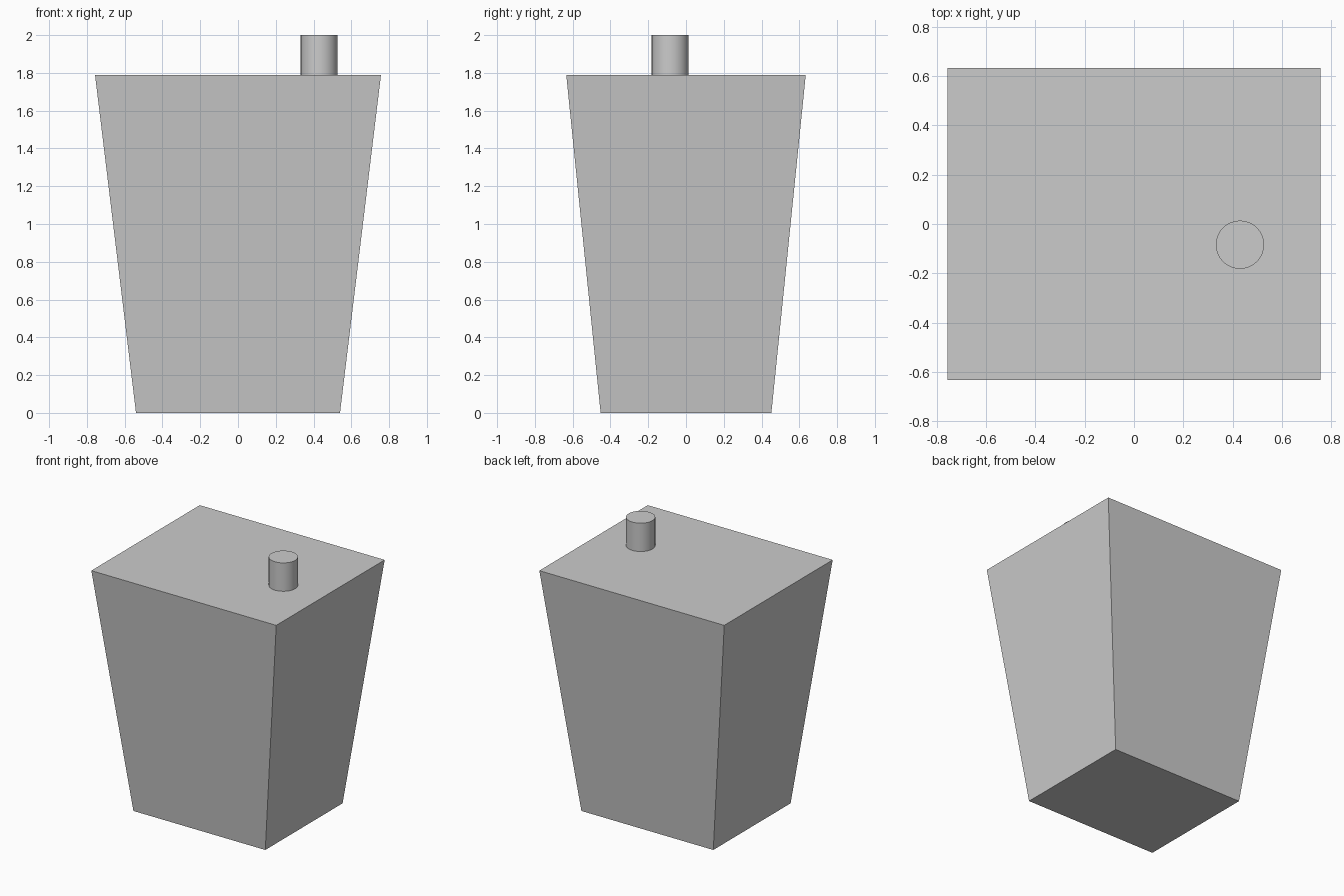
import bpy
import bmesh
from mathutils import Vector

if "Cube" in bpy.data.objects:
    bpy.data.objects.remove(bpy.data.objects["Cube"])

BODY_HEIGHT = 1.79
TOTAL_HEIGHT = 2.0


def add_object(name, bm):
    bmesh.ops.recalc_face_normals(bm, faces=bm.faces)
    mesh = bpy.data.meshes.new(name)
    bm.to_mesh(mesh)
    bm.free()
    obj = bpy.data.objects.new(name, mesh)
    bpy.context.collection.objects.link(obj)
    return obj


# Tapered body: a cube, narrower at the base than at the top
bm = bmesh.new()
bmesh.ops.create_cube(bm, size=2)
for v in bm.verts:
    if v.co.z > 0:
        half_x, half_y, z = 0.757, 0.634, BODY_HEIGHT
    else:
        half_x, half_y, z = 0.54, 0.452, 0
    v.co = Vector((v.co.x * half_x, v.co.y * half_y, z))
add_object("tapered_body", bm)

# Round peg standing off-centre on the top
peg_height = TOTAL_HEIGHT - BODY_HEIGHT
bpy.ops.mesh.primitive_cylinder_add(
    vertices=32, radius=0.098, depth=peg_height,
    location=(0.43, -0.084, BODY_HEIGHT + peg_height / 2))
peg = bpy.context.object
peg.name = "top_peg"
bpy.ops.object.shade_smooth_by_angle()
